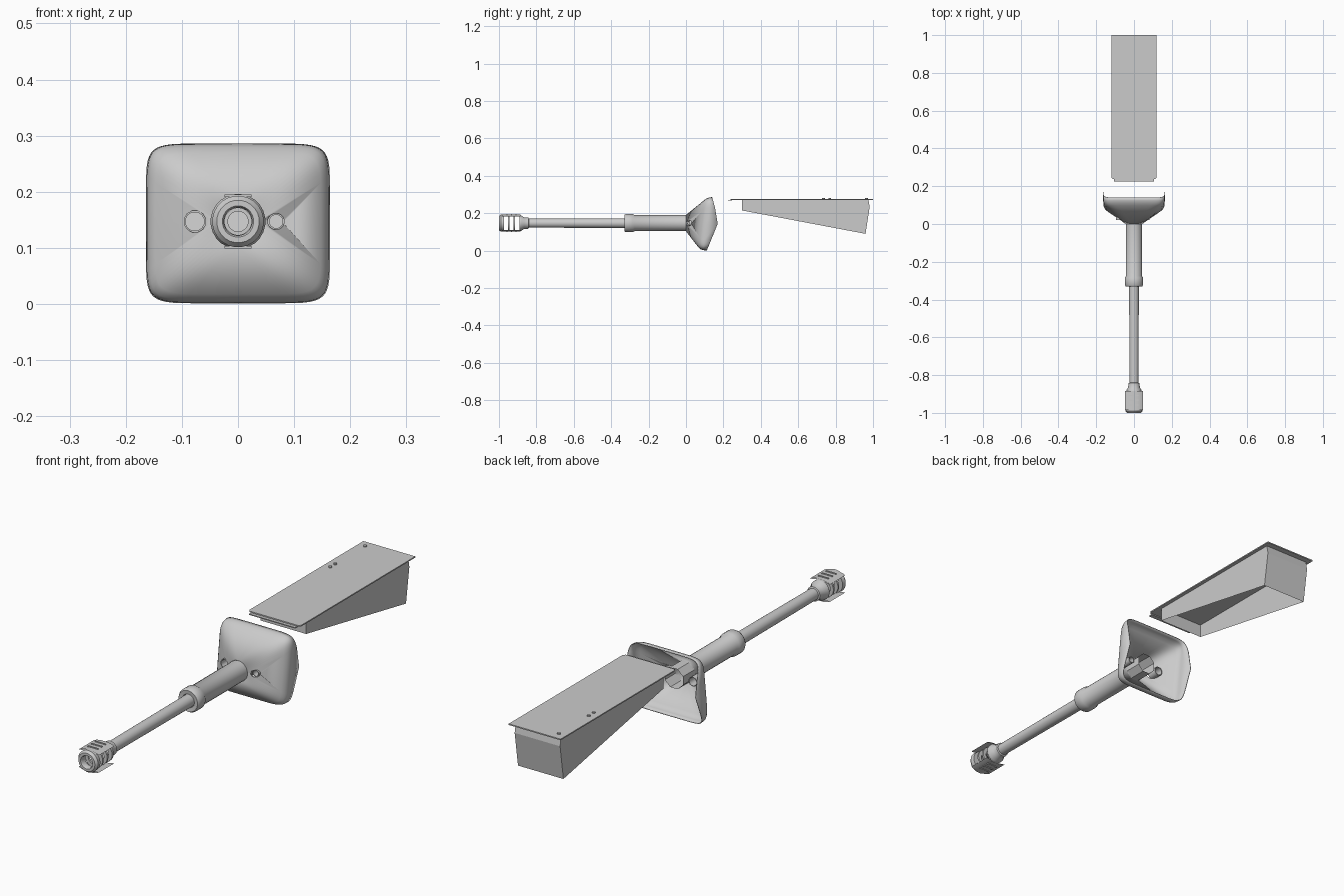
import bpy, bmesh, math

if "Cube" in bpy.data.objects:
    bpy.data.objects.remove(bpy.data.objects["Cube"])

grey = bpy.data.materials.new("plain_grey")
grey.diffuse_color = (0.6, 0.6, 0.6, 1)
grey.use_nodes = True
grey.node_tree.nodes["Principled BSDF"].inputs["Base Color"].default_value = grey.diffuse_color
AXIS_Z = 0.147


def finish(name, bm, smooth=True, angle=35):
    bmesh.ops.recalc_face_normals(bm, faces=bm.faces)
    me = bpy.data.meshes.new(name)
    bm.to_mesh(me)
    bm.free()
    ob = bpy.data.objects.new(name, me)
    bpy.context.collection.objects.link(ob)
    me.materials.append(grey)
    if smooth:
        bpy.ops.object.select_all(action='DESELECT')
        ob.select_set(True)
        bpy.context.view_layer.objects.active = ob
        bpy.ops.object.shade_smooth_by_angle(angle=math.radians(angle))
    return ob


def loft(name, rings, closed=False, **kw):
    """Skin a list of equal-length point rings."""
    bm = bmesh.new()
    vs = [[bm.verts.new(p) for p in r] for r in rings]
    n = len(vs[0])
    pairs = list(zip(vs, vs[1:])) + ([(vs[-1], vs[0])] if closed else [])
    for a, b in pairs:
        for i in range(n):
            j = (i + 1) % n
            bm.faces.new((a[i], a[j], b[j], b[i]))
    return finish(name, bm, **kw)


def turned(name, profile, x=0, seg=24, closed=False):
    """Lathe a (y, radius) profile around the gun axis."""
    rings = []
    for y, r in profile:
        rings.append([(x + r * math.cos(2 * math.pi * (i + .5) / seg), y,
                       AXIS_Z + r * math.sin(2 * math.pi * (i + .5) / seg))
                      for i in range(seg)])
    return loft(name, rings, closed)


def prism(name, outline, z0, z1):
    bm = bmesh.new()
    f = bm.faces.new([bm.verts.new((x, y, z0)) for x, y in outline])
    top = bmesh.ops.extrude_face_region(bm, geom=[f])
    for v in top['geom']:
        if isinstance(v, bmesh.types.BMVert):
            v.co.z = z1
    return finish(name, bm, smooth=False)


# Barrel and recoil sleeve, open tubes with stepped collar
turned("barrel", [(-0.87, 0.018), (-0.87, 0.024), (-0.3, 0.026), (-0.3, 0.02)], closed=True)
turned("recoil_sleeve", [(-0.29, 0.026), (-0.328, 0.028), (-0.33, 0.044), (-0.322, 0.049),
                         (-0.285, 0.049), (-0.275, 0.043), (0.01, 0.043)])
turned("breech_tube", [(0.0, 0.045), (0.08, 0.045)], seg=8)

# Muzzle brake: rear taper, baffles, front ring, upper and lower plates
turned("brake_taper", [(-0.84, 0.024), (-0.842, 0.03), (-0.865, 0.031), (-0.88, 0.041),
                       (-0.89, 0.041), (-0.89, 0.024)])
for k, y in enumerate((-0.915, -0.945)):
    turned(f"brake_baffle_{k + 1}", [(y, 0.026), (y, 0.041), (y - 0.008, 0.041),
                                     (y - 0.008, 0.026)], closed=True)
turned("brake_front_ring", [(-0.972, 0.026), (-0.972, 0.044), (-0.99, 0.046), (-1.0, 0.038),
                            (-1.0, 0.028), (-0.995, 0.025)], closed=True)
for side, name in ((1, "brake_upper_plate"), (-1, "brake_lower_plate")):
    section = [(-0.047, 0.036), (-0.036, 0.041), (-0.018, 0.045), (0.018, 0.045),
               (0.036, 0.041), (0.047, 0.036), (0.036, 0.037), (0.018, 0.041),
               (-0.018, 0.041), (-0.036, 0.037)]
    loft(name, [[(x, y, AXIS_Z + side * h) for x, h in section] for y in (-0.985, -0.885)])
    # Thin raised slots on the plates
    for k in range(3):
        y = -0.905 - 0.025 * k
        z = AXIS_Z + side * 0.046
        prism(f"brake_slot_{k + 1}", [(-.024, y), (.024, y), (.024, y - .006), (-.024, y - .006)],
              z - 0.002, z + 0.002)


# Flared shield: round neck opening to a rounded rectangle with a swept rear rim
def spow(v, p):
    return math.copysign(abs(v) ** p, v)


def shield_ring(hx, hz, p, y_rule):
    cz = AXIS_Z if p == 1 else 0.1435
    pts = []
    for i in range(48):
        a = 2 * math.pi * i / 48
        z = cz + hz * spow(math.sin(a), p)
        pts.append((hx * spow(math.cos(a), p), y_rule(z), z))
    return pts


def front_y(z):
    return 0.09 + 0.12 * (z - AXIS_Z)


def rear_y(z):
    if z < 0.157:
        return 0.113 + (z - 0.005) / 0.152 * 0.062
    return 0.175 - (z - 0.157) / 0.128 * 0.035


shield = loft("shield", [
    shield_ring(0.044, 0.044, 1, lambda z: 0.0),
    shield_ring(0.148, 0.126, 0.27, lambda z: front_y(z) - 0.008),
    shield_ring(0.157, 0.136, 0.25, lambda z: front_y(z) + 0.004),
    shield_ring(0.162, 0.141, 0.25, lambda z: front_y(z) + 0.018),
    shield_ring(0.164, 0.1425, 0.25, rear_y)], angle=30)
thick = shield.modifiers.new("thickness", 'SOLIDIFY')
thick.thickness = 0.003
thick.offset = -1

# Ports through the shield on either side of the sleeve
for x, r, y0, name in ((-0.077, 0.02, 0.022, "left_port"), (0.068, 0.015, 0.02, "right_port")):
    cutter = turned(name + "_cutter", [(-0.05, 0.0001), (-0.05, r), (0.12, r), (0.12, 0.0001)],
                    x=x, seg=12)
    cutter.hide_render = True
    cutter.hide_viewport = True
    cut = shield.modifiers.new(name, 'BOOLEAN')
    cut.operation = 'DIFFERENCE'
    cut.object = cutter
    turned(name + "_tube", [(y0, r - 0.003), (y0, r), (0.065, r), (0.065, r - 0.003)],
           x=x, seg=12, closed=True)

# Rear deck plate with chamfered front corners, and the lip in front of it
prism("deck_plate", [(-.12, 1), (-.12, .247), (-.112, .238), (.112, .238), (.12, .247), (.12, 1)],
      0.271, 0.276)
prism("deck_lip", [(-.107, .245), (-.107, .225), (.107, .225), (.107, .245)], 0.267, 0.271)

# Wedge-shaped housing, open underneath
bm = bmesh.new()
side_outline = [(0.30, 0.273), (0.30, 0.215), (0.96, 0.09), (0.982, 0.235), (0.975, 0.273)]
L, R = ([bm.verts.new((x, y, z)) for y, z in side_outline] for x in (-0.105, 0.105))
bm.faces.new(L)
bm.faces.new(R)
for i in (0, 2, 3):
    bm.faces.new((L[i], L[i + 1], R[i + 1], R[i]))
finish("wedge_housing", bm, smooth=False)

# Small studs on the deck
for k, y in enumerate((0.735, 0.769, 0.965)):
    bm = bmesh.new()
    bmesh.ops.create_cone(bm, cap_ends=True, segments=10, radius1=0.007, radius2=0.007, depth=0.008)
    bmesh.ops.translate(bm, vec=(-0.088, y, 0.277), verts=bm.verts)
    finish(f"deck_stud_{k + 1}", bm)
